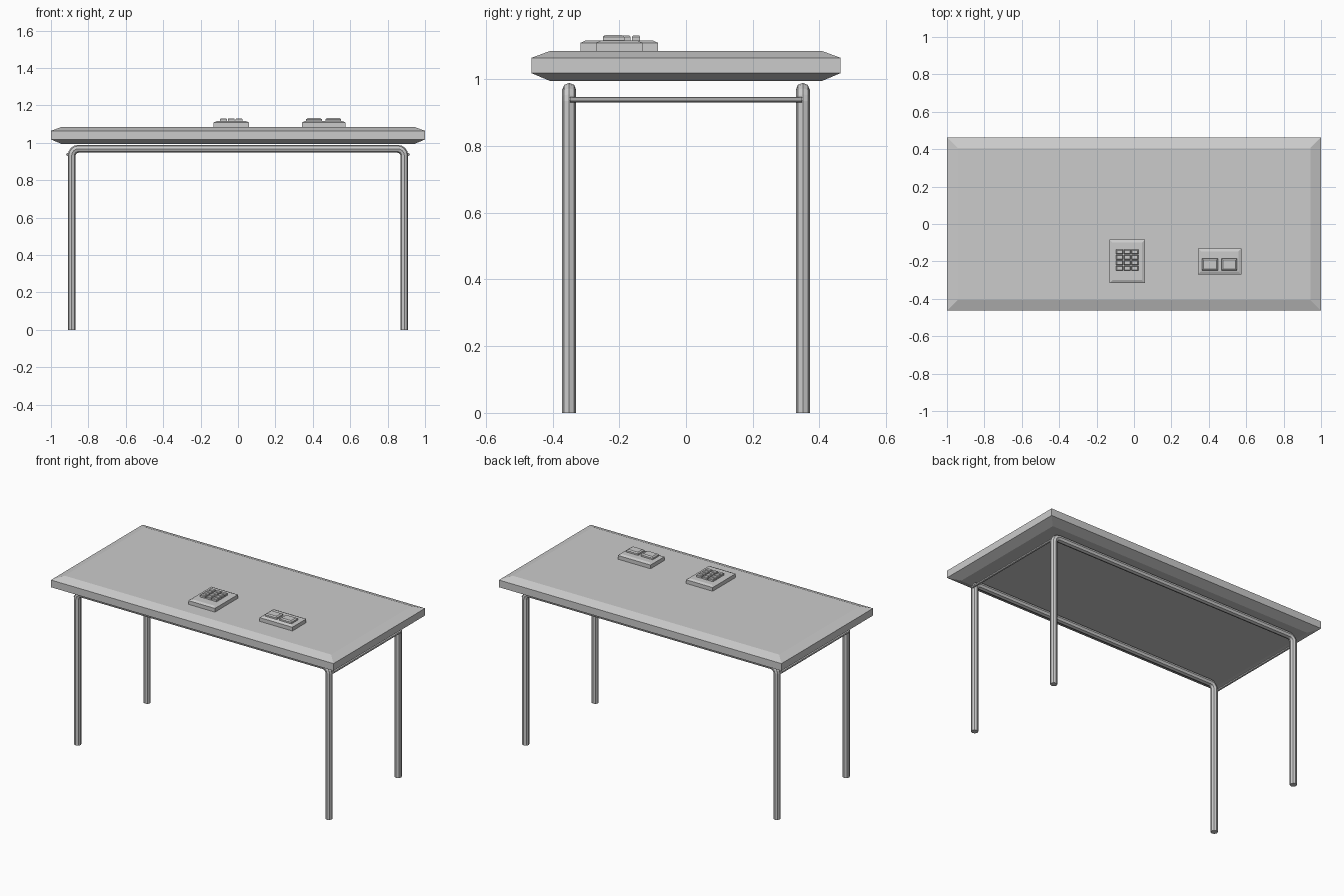
import bpy, bmesh, math

if "Cube" in bpy.data.objects:
    bpy.data.objects.remove(bpy.data.objects["Cube"])


def slab(name, cx, cy, w, d, rings):
    """Stack of rectangles: rings are (z, inset) from bottom to top."""
    bm = bmesh.new()
    loops = []
    for z, i in rings:
        hx, hy = w / 2 - i, d / 2 - i
        loops.append([bm.verts.new((cx + sx * hx, cy + sy * hy, z))
                      for sx, sy in ((-1, -1), (1, -1), (1, 1), (-1, 1))])
    for a, b in zip(loops, loops[1:]):
        for k in range(4):
            n = (k + 1) % 4
            bm.faces.new((a[k], a[n], b[n], b[k]))
    bm.faces.new(loops[0][::-1])
    bm.faces.new(loops[-1])
    me = bpy.data.meshes.new(name)
    bm.to_mesh(me)
    bm.free()
    ob = bpy.data.objects.new(name, me)
    bpy.context.collection.objects.link(ob)
    return ob


def tube(name, points, radius, resolution=2):
    """Capped pipe along a path, turned into a flat-faced mesh."""
    cu = bpy.data.curves.new(name, 'CURVE')
    cu.dimensions = '3D'
    cu.bevel_depth = radius
    cu.bevel_resolution = resolution
    cu.use_fill_caps = True
    sp = cu.splines.new('POLY')
    sp.points.add(len(points) - 1)
    for p, co in zip(sp.points, points):
        p.co = (*co, 1)
    sp.use_smooth = False
    ob = bpy.data.objects.new(name, cu)
    bpy.context.collection.objects.link(ob)
    bpy.ops.object.select_all(action='DESELECT')
    ob.select_set(True)
    bpy.context.view_layer.objects.active = ob
    bpy.ops.object.convert(target='MESH')
    return ob


# Table top with chamfered upper and lower rims
slab("table_top", 0, 0, 2.0, 0.926,
     [(0.994, 0.057), (1.018, 0), (1.064, 0), (1.085, 0.057)])

# Front and back bent-pipe leg frames
LEG_X, LEG_Y, RAIL_Z, BEND = 0.889, 0.35, 0.968, 0.035
arc = [(LEG_X - BEND + BEND * math.cos(t), RAIL_Z - BEND + BEND * math.sin(t))
       for t in (math.radians(22.5 * k) for k in range(5))]
half = [(LEG_X, 0)] + arc
profile = half + [(-x, z) for x, z in reversed(half)]
for label, y in (("front", -LEG_Y), ("back", LEG_Y)):
    tube(label + "_leg_frame", [(x, y, z) for x, z in profile], 0.021)

# Thin cross rods joining the frames at each end
for label, s in (("left", -1), ("right", 1)):
    tube(label + "_cross_rod",
         [(s * 0.911, -0.348, 0.938), (s * 0.911, 0.348, 0.938)], 0.008)

# Keypad and its 3 x 4 keys
BASE = [(1.084, 0), (1.109, 0), (1.116, 0.016)]
slab("keypad_base", -0.036, -0.2, 0.188, 0.232, BASE)
for i in range(3):
    for j in range(4):
        slab(f"keypad_key_{i}_{j}", -0.036 + (i - 1) * 0.041,
             -0.193 + (j - 1.5) * 0.029, 0.036, 0.024,
             [(1.115, 0), (1.127, 0), (1.131, 0.003)])

# Switch box and its two large buttons
slab("switch_base", 0.458, -0.2, 0.232, 0.14, BASE)
for label, s in (("left", -1), ("right", 1)):
    slab(label + "_button", 0.458 + s * 0.052, -0.216, 0.084, 0.064,
         [(1.115, 0), (1.126, 0), (1.132, 0.008)])
